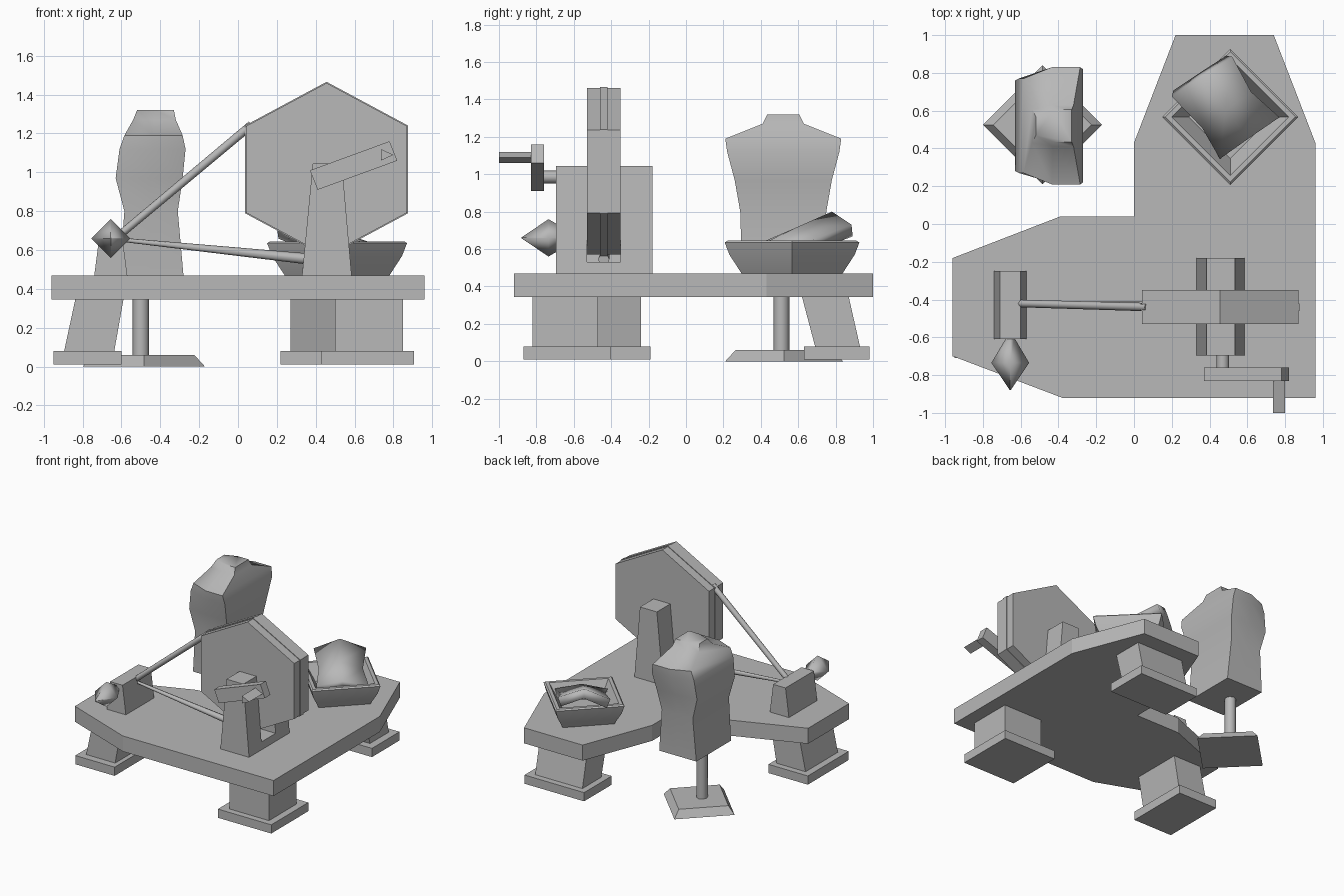
import bpy, bmesh, math
from mathutils import Vector

cube = bpy.data.objects.get("Cube")
if cube:
    bpy.data.objects.remove(cube, do_unlink=True)

GREY = (0.48, 0.48, 0.48, 1)
clay = bpy.data.materials.new("plain grey")
clay.use_nodes = True
clay.diffuse_color = GREY
clay.node_tree.nodes["Principled BSDF"].inputs["Base Color"].default_value = GREY


def loft(name, rings, smooth=None, closed=True):
    """Skin rings of equal length; cap both ends when closed."""
    bm = bmesh.new()
    rows = [[bm.verts.new(p) for p in ring] for ring in rings]
    n = len(rows[0])
    for a, b in zip(rows, rows[1:]):
        for i in range(n if closed else n - 1):
            j = (i + 1) % n
            bm.faces.new((a[i], a[j], b[j], b[i]))
    if closed:
        bm.faces.new(rows[0][::-1])
        bm.faces.new(rows[-1])
    bmesh.ops.recalc_face_normals(bm, faces=bm.faces)
    mesh = bpy.data.meshes.new(name)
    bm.to_mesh(mesh)
    bm.free()
    mesh.materials.append(clay)
    obj = bpy.data.objects.new(name, mesh)
    bpy.context.collection.objects.link(obj)
    if smooth:
        bpy.ops.object.select_all(action='DESELECT')
        obj.select_set(True)
        bpy.context.view_layer.objects.active = obj
        bpy.ops.object.shade_smooth_by_angle(angle=math.radians(smooth))
    return obj


def rect(x0, x1, y0, y1, z):
    return [(x0, y0, z), (x1, y0, z), (x1, y1, z), (x0, y1, z)]


def box(name, bottom, top, z0, z1):
    """Box or tapered box from two x0, x1, y0, y1 footprints."""
    return loft(name, [rect(*bottom, z0), rect(*top, z1)])


def diamond(cx, cy, r, z):
    return [(cx + r, cy, z), (cx, cy + r, z), (cx - r, cy, z), (cx, cy - r, z)]


def rod(name, start, end, r0, r1, sides=8):
    a, b = Vector(start), Vector(end)
    turn = (b - a).to_track_quat('Z', 'Y')
    def ring(c, r):
        return [c + turn @ Vector((r * math.cos(t), r * math.sin(t), 0))
                for t in (math.tau * i / sides for i in range(sides))]
    return loft(name, [ring(a, r0), ring(b, r1)], 60)


def slab_y(name, outline, y0, y1):
    """Extrude an x, z outline along y."""
    return loft(name, [[(x, y, z) for x, z in outline] for y in (y0, y1)])


# Table top
TABLE = 0.47
outline = [(0.22, 1), (0, 0.43), (0, 0.04), (-0.39, 0.04), (-0.96, -0.18),
           (-0.96, -0.70), (-0.38, -0.92), (0.96, -0.92), (0.96, 0.43), (0.74, 1)]
loft("table_top", [[(x, y, z) for x, y in outline] for z in (0.345, TABLE)])

# Legs and feet: foot, leg bottom and leg top footprints
legs = {
    "right": ((-0.95, -0.60, -0.71, -0.19), (-0.895, -0.637, -0.65, -0.24),
              (-0.838, -0.59, -0.65, -0.24)),
    "back": ((0.22, 0.75, 0.63, 0.98), (0.27, 0.69, 0.69, 0.93),
             (0.27, 0.69, 0.62, 0.87)),
    "front": ((0.43, 0.905, -0.87, -0.40), (0.50, 0.85, -0.82, -0.47),
              (0.50, 0.85, -0.82, -0.47)),
}
for side, (foot, low, high) in legs.items():
    box(side + "_foot", foot, foot, 0.01, 0.08)
    box(side + "_leg", low, high, 0.08, 0.345)

# Wheel: two hexagonal discs with a belt strip between them
def hexagon(grow=0):
    return [(0.456 + (0.479 + grow) * math.sin(t), 1.015 + (0.445 + grow) * math.cos(t))
            for t in (math.tau * i / 6 for i in range(6))]

slab_y("wheel_front_disc", hexagon(), -0.53, -0.46)
slab_y("wheel_back_disc", hexagon(), -0.42, -0.35)
slab_y("wheel_belt", hexagon(0.006), -0.46, -0.42)

# Wheel supports with a low joining base
for side, y0, y1 in (("front", -0.695, -0.53), ("back", -0.35, -0.18)):
    box(side + "_wheel_support", (0.33, 0.585, y0, y1), (0.385, 0.535, y0, y1), TABLE, 1.045)
box("wheel_support_base", (0.33, 0.585, -0.53, -0.35), (0.335, 0.58, -0.53, -0.35), TABLE, 0.53)

# Axle, crank and three-sided handle
rod("axle", (0.47, -0.77, 0.985), (0.47, -0.30, 0.985), 0.034, 0.034)
slab_y("crank_arm", [(0.37, 1.01), (0.41, 0.91), (0.82, 1.06), (0.78, 1.16)], -0.83, -0.76)
slab_y("crank_handle", [(0.735, 1.12), (0.735, 1.06), (0.80, 1.09)], -1.0, -0.83)

# Spindle block, spindle bulb and the two drive strands
box("spindle_block", (-0.74, -0.57, -0.61, -0.25), (-0.71, -0.60, -0.61, -0.25), TABLE, 0.70)
loft("spindle_bulb", [[(x - 0.655, y, z + 0.66) for x, z, _ in diamond(0, 0, r, 0)]
                      for y, r in ((-0.60, 0.02), (-0.735, 0.1), (-0.88, 0.002))], 80)
rod("upper_strand", (-0.63, -0.42, 0.66), (0.07, -0.44, 1.245), 0.02, 0.022)
rod("lower_strand", (-0.62, -0.42, 0.655), (0.45, -0.44, 0.545), 0.01, 0.03)

# Dress form stand
FX, FY = -0.485, 0.525
loft("stand_base", [diamond(FX, FY, 0.315, 0), diamond(FX, FY, 0.26, 0.06)])
rod("stand_pole", (-0.5, 0.51, 0.06), (-0.5, 0.51, 0.50), 0.043, 0.043)

# Dress form: height, chest x, back x, half widths at chest and back
sections = [(0.46, -0.61, -0.28, 0.22, 0.22), (0.80, -0.585, -0.31, 0.23, 0.23),
            (0.97, -0.63, -0.285, 0.24, 0.26), (1.12, -0.61, -0.27, 0.25, 0.30),
            (1.19, -0.585, -0.285, 0.25, 0.31), (1.27, -0.54, -0.32, 0.09, 0.11),
            (1.32, -0.52, -0.33, 0.05, 0.085)]
rings = []
for z, chest, back, wc, wb in sections:
    half = [(chest, wc), ((chest + back) / 2, wb), (back, wb)]
    rings.append([(x, FY - 0.005 + w, z) for x, w in half]
                 + [(x, FY - 0.005 - w, z) for x, w in half[::-1]])
loft("dress_form", rings, 62)

# Four-sided basket with a hollow
profile = [(0.27, TABLE), (0.335, 0.57), (0.36, 0.635), (0.345, 0.645), (0.31, 0.645), (0.22, 0.52)]
loft("basket", [diamond(0.51, 0.567, r, z) for r, z in profile], 40)

# Folded garment leaning in the basket
rows = [[(0.455, 0.345, 0.61), (0.61, 0.455, 0.65), (0.77, 0.565, 0.61)],
        [(0.36, 0.51, 0.66), (0.485, 0.60, 0.72), (0.62, 0.70, 0.66)],
        [(0.20, 0.675, 0.72), (0.36, 0.78, 0.80), (0.52, 0.885, 0.73)]]
garment = loft("garment", rows, 60, closed=False)
if garment.data.polygons[0].normal.z < 0:
    garment.data.flip_normals()
thick = garment.modifiers.new("thickness", 'SOLIDIFY')
thick.thickness = 0.07
thick.offset = -1
